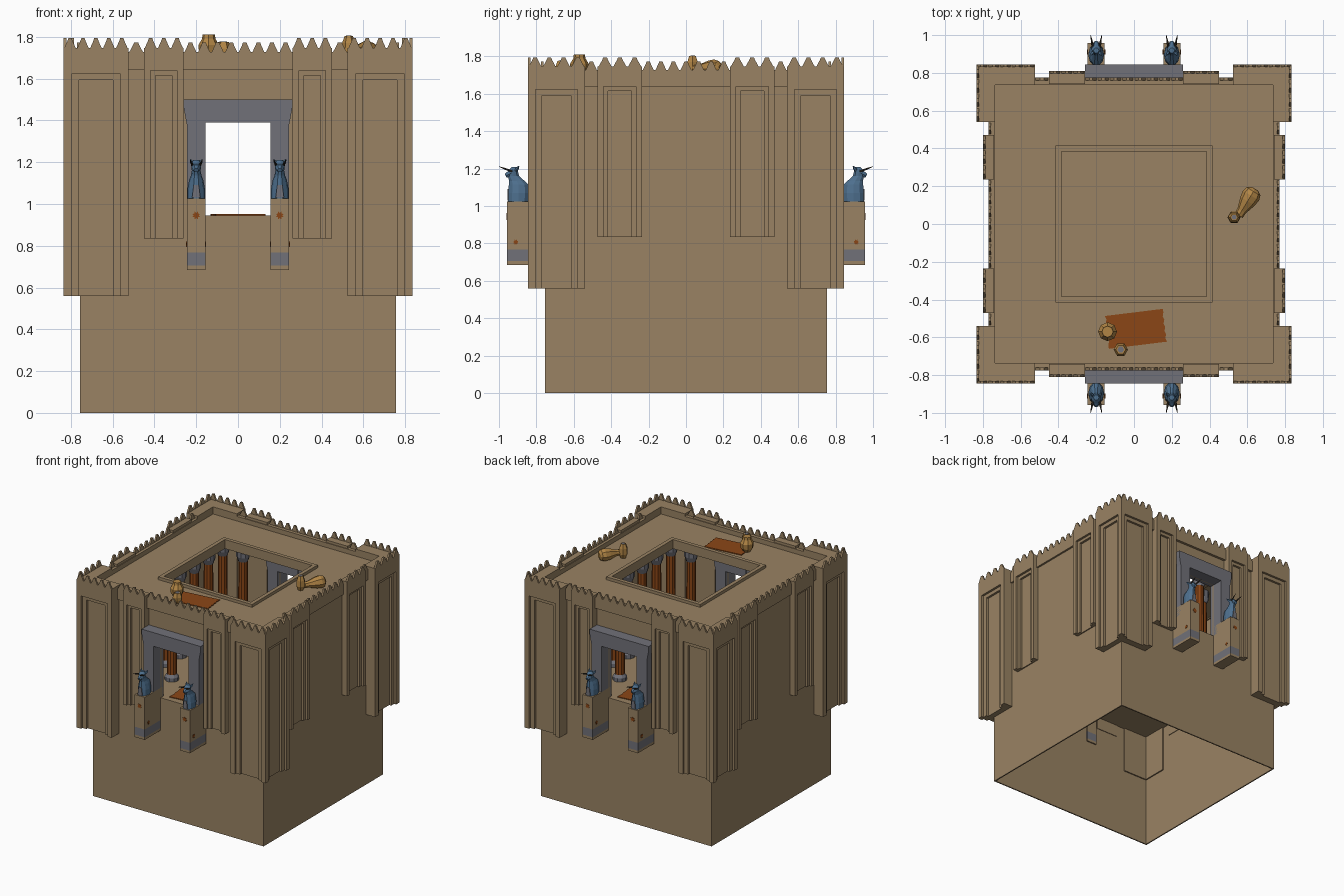
import bpy, bmesh, math
from mathutils import Vector, Matrix

if "Cube" in bpy.data.objects:
    bpy.data.objects.remove(bpy.data.objects["Cube"])


def mat(name, r, g, b):
    m = bpy.data.materials.new(name)
    m.diffuse_color = (r, g, b, 1)
    m.use_nodes = True
    m.node_tree.nodes["Principled BSDF"].inputs["Base Color"].default_value = m.diffuse_color
    return m


BROWN = mat("mud_brick", 0.32, 0.225, 0.125)
GREY = mat("grey_stone", 0.165, 0.165, 0.19)
ORANGE = mat("rust_orange", 0.26, 0.062, 0.008)
CLAY = mat("clay", 0.44, 0.235, 0.06)
BLUE = mat("glazed_blue", 0.075, 0.16, 0.27)
DARK = mat("dark_horn", 0.04, 0.03, 0.02)


def finish(bm, name, *mats):
    bmesh.ops.recalc_face_normals(bm, faces=bm.faces)
    me = bpy.data.meshes.new(name)
    bm.to_mesh(me)
    bm.free()
    for m in mats:
        me.materials.append(m)
    ob = bpy.data.objects.new(name, me)
    bpy.context.collection.objects.link(ob)
    return ob


def loft(bm, rings):
    """Closed solid through rings of equal point count."""
    vs = [[bm.verts.new(p) for p in r] for r in rings]
    n = len(vs[0])
    for a, b in zip(vs, vs[1:]):
        for i in range(n):
            bm.faces.new((a[i], a[(i + 1) % n], b[(i + 1) % n], b[i]))
    bm.faces.new(vs[0])
    bm.faces.new(vs[-1])


def prism(bm, pts, z0, z1):
    loft(bm, [[(x, y, z) for x, y in pts] for z in (z0, z1)])


def prism_y(bm, pts, y0, y1):
    loft(bm, [[(x, y, z) for x, z in pts] for y in (y0, y1)])


def box(bm, x0, x1, y0, y1, z0, z1):
    prism(bm, [(x0, y0), (x1, y0), (x1, y1), (x0, y1)], z0, z1)


def turned(bm, base, axis, prof, n=8):
    """Lathe a (height, radius) profile along an axis."""
    q = Vector(axis).to_track_quat('Z', 'Y')
    loft(bm, [[Vector(base) + q @ Vector((r * math.cos(2 * math.pi * i / n),
              r * math.sin(2 * math.pi * i / n), h)) for i in range(n)] for h, r in prof])


# body: thin shell, open below, with a gate through front and back
bm = bmesh.new()
W, T = 0.755, 0.745
for s in (-1, 1):
    box(bm, s * T, s * W, -W, W, 0, 1.69)
    box(bm, -T, T, s * T, s * W, 0, 0.945)
    box(bm, -T, T, s * T, s * W, 1.39, 1.69)
    for t in (-1, 1):
        box(bm, t * 0.155, t * T, s * T, s * W, 0.945, 1.39)
box(bm, -T, T, -T, T, 0.93, 0.945)
finish(bm, "walls_and_floor", BROWN)

# roof and curb around the court opening
bm = bmesh.new()


def ring(o, i, z0, z1, oy=None):
    oy = oy or o
    for s in (-1, 1):
        box(bm, s * i, s * o, -oy, oy, z0, z1)
        box(bm, -i, i, s * i, s * oy, z0, z1)


ring(0.745, 0.385, 1.65, 1.69)
ring(0.415, 0.385, 1.64, 1.713)
finish(bm, "roof", BROWN)
bm = bmesh.new()
ring(0.77, 0.735, 1.64, 1.727, 0.775)
finish(bm, "parapet", BROWN)


# corner towers and pilasters with stepped niches
def niche(a, b, m1, m2, level):
    """(along, depth) outline from a to b with 0, 1 or 2 steps."""
    s = 1 if b > a else -1
    d = 0.018
    pts = [(a, 0)]
    if level > 0:
        pts += [(a + s * m1, 0), (a + s * m1, d)]
    if level > 1:
        pts += [(a + s * m2, d), (a + s * m2, 2 * d), (b - s * m2, 2 * d), (b - s * m2, d)]
    if level > 0:
        pts += [(b - s * m1, d), (b - s * m1, 0)]
    return pts + [(b, 0)]


def flip(pts, sx, sy):
    return [(sx * x, sy * y) for x, y in pts]


towers, pilasters = bmesh.new(), bmesh.new()
for sx in (-1, 1):
    for sy in (-1, 1):
        for lev, z0, z1 in ((2, 0.56, 1.592), (1, 1.592, 1.622), (0, 1.622, 1.747)):
            p = [(0.525, 0.735)]
            p += [(u, 0.845 - d) for u, d in niche(0.525, 0.835, 0.038, 0.073, lev)][:-1]
            p += [(0.835 - d, u) for u, d in niche(0.845, 0.54, 0.04, 0.075, lev)]
            p += [(0.735, 0.54), (0.735, 0.735)]
            prism(towers, flip(p, sx, sy), z0, z1)
        for lev, z0, z1 in ((2, 0.834, 1.614), (1, 1.614, 1.638), (0, 1.638, 1.747)):
            p = [(u, 0.81 - d) for u, d in niche(0.26, 0.45, 0.031, 0.055, lev)]
            prism(pilasters, flip(p + [(0.45, 0.74), (0.26, 0.74)], sx, sy), z0, z1)
            p = [(0.80 - d, u) for u, d in niche(0.235, 0.472, 0.031, 0.056, lev)]
            prism(pilasters, flip(p + [(0.74, 0.472), (0.74, 0.235)], sx, sy), z0, z1)
finish(towers, "corner_towers", BROWN)
finish(pilasters, "wall_pilasters", BROWN)

# tapered battlements along every outer edge
bm = bmesh.new()


def teeth(a, b, v, z, side, s):
    n = max(1, round((b - a) / 0.068))
    w = (b - a) / n
    for i in range(n):
        c = a + (i + 0.5) * w
        rings = []
        for d in (v - 0.014, v):
            prof = [(-0.45 * w, 0), (0.45 * w, 0), (0.2 * w, 0.035), (0.13 * w, 0.048),
                    (-0.13 * w, 0.048), (-0.2 * w, 0.035)]
            rings.append([(s * d, c + u, z + h) if side else (c + u, s * d, z + h) for u, h in prof])
        loft(bm, rings)


for s in (-1, 1):
    for side, runs in ((0, ((0.525, 0.835, 0.845, 1.745), (0.45, 0.525, 0.775, 1.725), (0.26, 0.45, 0.81, 1.745))),
                       (1, ((0.54, 0.845, 0.835, 1.745), (0.472, 0.54, 0.77, 1.725), (0.235, 0.472, 0.80, 1.745)))):
        for a, b, v, z in runs:
            teeth(a, b, v, z, side, s)
            teeth(-b, -a, v, z, side, s)
        h = runs[2][0]
        teeth(-h, h, runs[1][2], 1.725, side, s)
finish(bm, "battlements", BROWN)


# bull statue, as rings of (height, centre, half width, half depth)
def bull(px, s):
    b = bmesh.new()
    rows = ((1.025, 0.897, 0.042, 0.058), (1.07, 0.895, 0.042, 0.058), (1.115, 0.895, 0.034, 0.055),
            (1.135, 0.905, 0.026, 0.043), (1.16, 0.922, 0.021, 0.032), (1.192, 0.925, 0.025, 0.026),
            (1.21, 0.918, 0.014, 0.014))
    loft(b, [[(px + rx * math.sin(t), s * (yc + ry * math.cos(t)), z)
              for t in (2 * math.pi * (i + 0.5) / 10 for i in range(10))] for z, yc, rx, ry in rows])
    turned(b, (px, s * 0.93, 1.178), (0, s, -0.5), ((0, 0.022), (0.025, 0.018), (0.038, 0.012)), 6)
    for t in (-1, 1):
        turned(b, (px + t * 0.016, s * 0.91, 1.19), (t * 0.4, -s * 0.5, 0.7), ((0, 0.008), (0.015, 0.009), (0.032, 0.002)), 5)
    finish(b, "bull_statue", BLUE)
    b = bmesh.new()
    for t in (-1, 1):
        turned(b, (px + t * 0.017, s * 0.93, 1.185), (t * 0.012, s * 0.068, 0.026), ((0, 0.007), (0.04, 0.005), (0.075, 0.001)), 6)
    finish(b, "bull_horns", DARK)
    b = bmesh.new()
    # pale chest plate
    prism_y(b, [(px - 0.02, 1.03), (px + 0.02, 1.03), (px + 0.012, 1.09), (px - 0.012, 1.09)], s * 0.948, s * 0.954)
    finish(b, "bull_chest", GREY)


def star(r, cx, cz):
    return [(cx + (r if i % 2 else r * 0.6) * math.cos(i * math.pi / 8),
             cz + (r if i % 2 else r * 0.6) * math.sin(i * math.pi / 8)) for i in range(16)]


# gates, pedestals and their ornaments
for s in (-1, 1):
    bm = bmesh.new()
    half = [(0.155, 0.945), (0.245, 0.945), (0.245, 1.38), (0.26, 1.46), (0.26, 1.5)]
    prism_y(bm, [(-0.155, 1.39), (0.155, 1.39)] + half + [(-x, z) for x, z in reversed(half)], s * 0.72, s * 0.845)
    finish(bm, "gate_frame", GREY)
    for t in (-1, 1):
        x0, x1 = t * 0.155, t * 0.245
        bm = bmesh.new()
        box(bm, x0, x1, s * 0.735, s * 0.957, 0.685, 0.705)
        box(bm, x0, x1, s * 0.735, s * 0.957, 0.768, 1.025)
        finish(bm, "pedestal", BROWN)
        bm = bmesh.new()
        box(bm, x0, x1, s * 0.735, s * 0.957, 0.705, 0.768)
        finish(bm, "pedestal_band", GREY)
        bm = bmesh.new()
        prism_y(bm, star(0.02, t * 0.2, 0.945), s * 0.955, s * 0.96)
        for x in (x0, x1):
            d = 0.003
            loft(bm, [[(e, p, z) for p, z in star(0.015, s * 0.91, 0.807)] for e in (x - d, x + d)])
        finish(bm, "rosettes", ORANGE)
        bull(t * 0.2, s)

# columns around the court
shafts, stones = bmesh.new(), bmesh.new()
P = (-0.45, -0.27, -0.09, 0.09, 0.27, 0.45)
for x in P:
    for y in P:
        if abs(x) == 0.45 or (abs(y) == 0.45 and abs(x) > 0.2):
            turned(shafts, (x, y, 0.945), (0, 0, 1), ((0.03, 0.037), (0.62, 0.034)), 10)
            turned(stones, (x, y, 0.945), (0, 0, 1), ((0, 0.052), (0.03, 0.052), (0.05, 0.038)), 10)
            turned(stones, (x, y, 1.55), (0, 0, 1), ((0, 0.036), (0.04, 0.05), (0.1, 0.05)), 10)
finish(shafts, "column_shafts", ORANGE)
finish(stones, "column_bases_and_capitals", GREY)


# fringed mats on the roof and inside both gates
def rug(cx, cy, z, w, d, ang):
    b = bmesh.new()
    n = 9
    pts = [(-w / 2, -d / 2), (w / 2, -d / 2)]
    pts += [(w / 2 - (0.006 if i % 2 else 0), -d / 2 + d * i / n) for i in range(1, n)]
    pts += [(w / 2, d / 2), (-w / 2, d / 2)]
    pts += [(-w / 2 + (0.006 if i % 2 else 0), d / 2 - d * i / n) for i in range(1, n)]
    prism(b, pts, 0, 0.006)
    b.transform(Matrix.Translation((cx, cy, z)) @ Matrix.Rotation(ang, 4, 'Z'))
    finish(b, "rug", ORANGE)


rug(0.01, -0.555, 1.69, 0.31, 0.175, math.radians(7))
rug(0, -0.57, 0.945, 0.24, 0.26, 0.1)
rug(0, 0.57, 0.945, 0.24, 0.26, 0.1)

# clay pots on the roof
bm = bmesh.new()
UP = (0, 0, 1)
turned(bm, (-0.14, -0.57, 1.69), UP, ((0, 0.025), (0.03, 0.046), (0.07, 0.05), (0.1, 0.032), (0.12, 0.03)), 8)
turned(bm, (-0.07, -0.665, 1.69), UP, ((0, 0.022), (0.03, 0.038), (0.055, 0.038), (0.085, 0.026)), 6)
turned(bm, (0.53, 0.035, 1.69), UP, ((0, 0.02), (0.035, 0.035), (0.08, 0.032), (0.113, 0.02)), 6)
turned(bm, (0.555, 0.045, 1.73), (0.5, 0.82, 0.03),
       ((0, 0.024), (0.03, 0.026), (0.09, 0.045), (0.125, 0.05), (0.15, 0.042), (0.165, 0.02)), 8)
finish(bm, "clay_pots", CLAY)
bm = bmesh.new()
turned(bm, (-0.07, -0.665, 1.773), UP, ((0, 0.018), (0.004, 0.018)), 6)
turned(bm, (0.53, 0.035, 1.801), UP, ((0, 0.014), (0.004, 0.014)), 6)
finish(bm, "pot_mouths", GREY)
